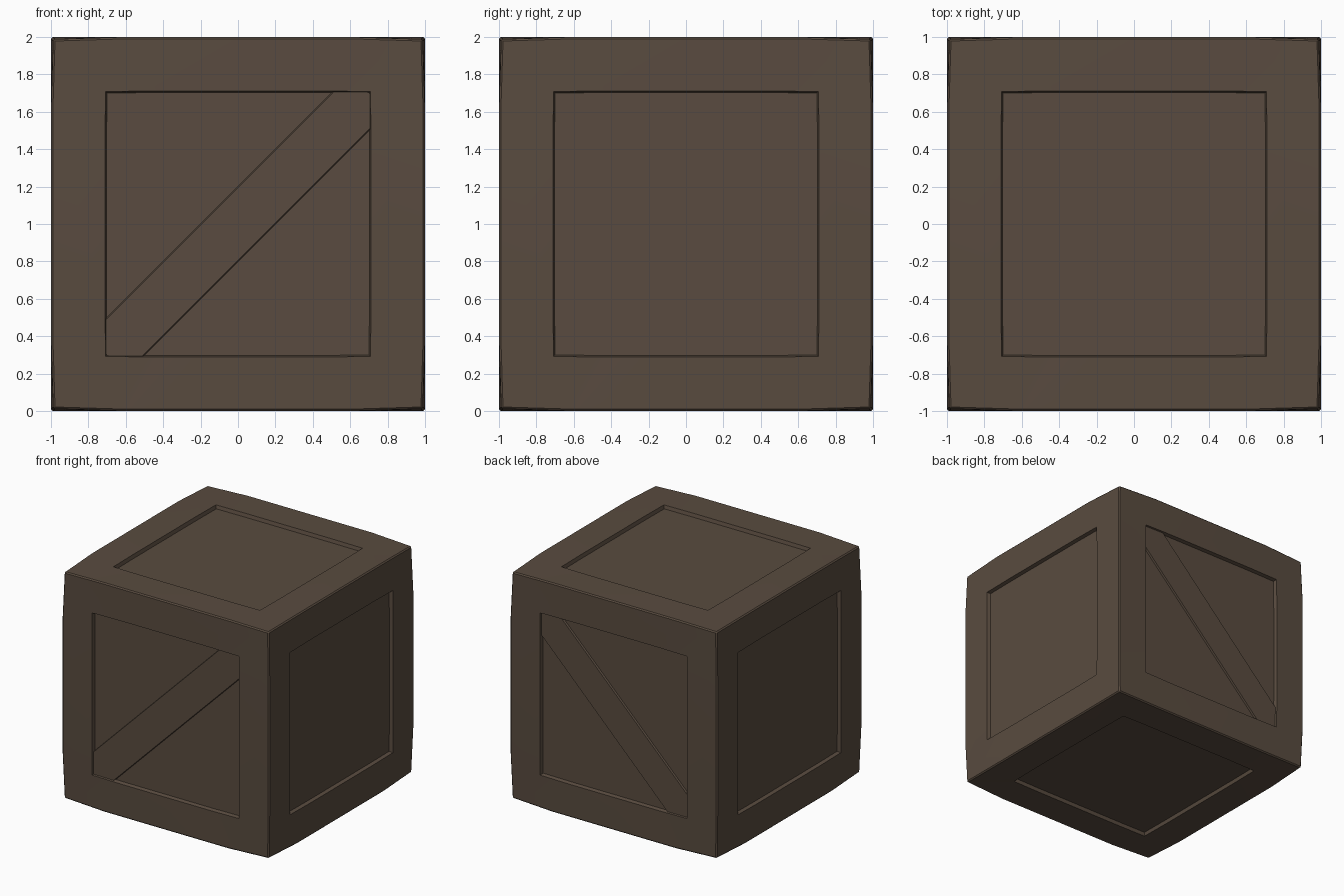
import bpy, bmesh, math
from mathutils import Vector, Matrix

if "Cube" in bpy.data.objects:
    bpy.data.objects.remove(bpy.data.objects["Cube"])

wood = bpy.data.materials.new("dark brown wood")
wood.diffuse_color = (0.100, 0.071, 0.050, 1)
wood.use_nodes = True
wood.node_tree.nodes["Principled BSDF"].inputs["Base Color"].default_value = wood.diffuse_color


def finish(bm, name):
    bmesh.ops.recalc_face_normals(bm, faces=bm.faces[:])
    me = bpy.data.meshes.new(name)
    bm.to_mesh(me)
    bm.free()
    me.materials.append(wood)
    ob = bpy.data.objects.new(name, me)
    ob.location.z = 1
    bpy.context.collection.objects.link(ob)
    bpy.ops.object.select_all(action='DESELECT')
    ob.select_set(True)
    bpy.context.view_layer.objects.active = ob
    bpy.ops.object.shade_smooth_by_angle(angle=math.radians(30))
    return ob


def ring(corner, edge, mid, n_corner, n_edge):
    """Square loop of 12 points whose sides bow out slightly."""
    pts = []
    for k in range(4):
        rot = Matrix.Rotation(k * math.pi / 2, 3, 'Z')
        for p in ((-corner, -corner, n_corner), (-mid, -edge, n_edge), (mid, -edge, n_edge)):
            pts.append(rot @ Vector(p))
    return pts


# Crate body: six framed faces with recessed panels
bm = bmesh.new()
turns = [Matrix.Rotation(k * math.pi / 2, 3, 'X') for k in range(4)]
turns += [Matrix.Rotation(s * math.pi / 2, 3, 'Y') for s in (-1, 1)]
for turn in turns:
    loops = [[bm.verts.new(turn @ p) for p in ring(*args)] for args in (
        (0.988, 1.0, 0.6, 0.988, 1.0),
        (0.708, 0.712, 0.43, 1.0, 1.0),
        (0.700, 0.703, 0.43, 0.97, 0.97))]
    for a, b in zip(loops, loops[1:]):
        for i in range(12):
            j = (i + 1) % 12
            bm.faces.new((a[i], a[j], b[j], b[i]))
    bm.faces.new(loops[-1])
bmesh.ops.remove_doubles(bm, verts=bm.verts[:], dist=0.0005)
# Small chamfer on the outer cube edges
outer = [e for e in bm.edges
         if all(sum(abs(c) > 0.95 for c in v.co) >= 2 for v in e.verts)]
bmesh.ops.bevel(bm, geom=outer, offset=0.01, segments=1, affect='EDGES', profile=0.5)
finish(bm, "crate_body")


# Diagonal braces on front and back
def brace(name, side):
    bm = bmesh.new()

    def outline(w, depth):
        q, r = 0.708, 0.708 - w
        pts = [(-q, -r), (-q, -q), (-r, -q), (q, r), (q, q), (r, q)]
        return [bm.verts.new((x, side * depth, z)) for x, z in pts]
    low, high = outline(0.205, 0.96), outline(0.195, 0.986)
    bm.faces.new(low)
    bm.faces.new(high)
    for i in range(6):
        j = (i + 1) % 6
        bm.faces.new((low[i], low[j], high[j], high[i]))
    finish(bm, name)


brace("front_brace", -1)
brace("back_brace", 1)
